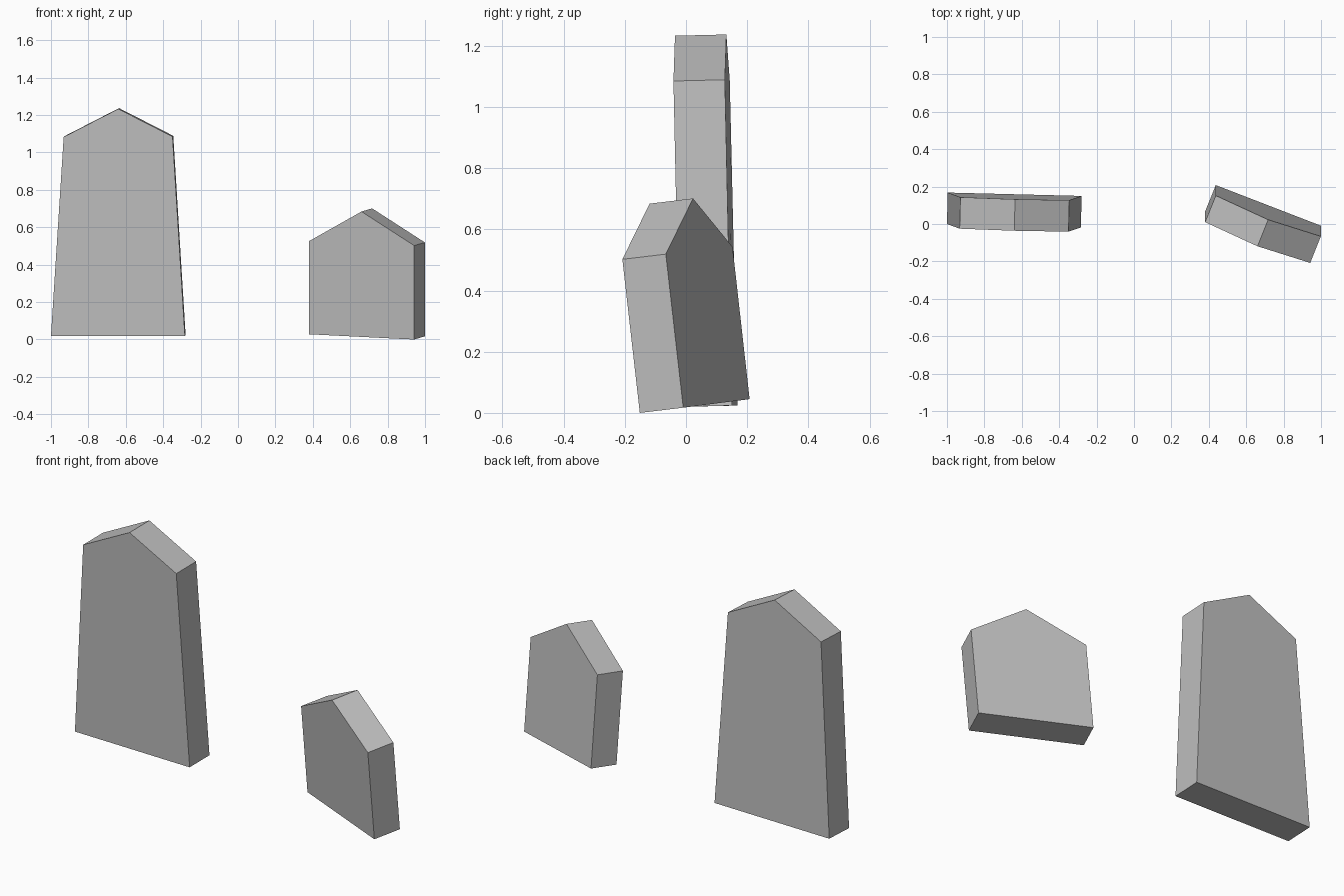
import bpy, bmesh
from mathutils import Vector

if "Cube" in bpy.data.objects:
    bpy.data.objects.remove(bpy.data.objects["Cube"])

stone = bpy.data.materials.new("stone grey")
stone.diffuse_color = (0.52, 0.52, 0.52, 1)
stone.use_nodes = True
stone.node_tree.nodes["Principled BSDF"].inputs["Base Color"].default_value = stone.diffuse_color


def slab(name, front, depth):
    """Extrude a five-sided front outline along the depth vector."""
    bm = bmesh.new()
    face = bm.faces.new([bm.verts.new(p) for p in front])
    result = bmesh.ops.extrude_face_region(bm, geom=[face], use_keep_orig=True)
    verts = [g for g in result["geom"] if isinstance(g, bmesh.types.BMVert)]
    bmesh.ops.translate(bm, verts=verts, vec=Vector(depth))
    bmesh.ops.recalc_face_normals(bm, faces=bm.faces)
    mesh = bpy.data.meshes.new(name)
    bm.to_mesh(mesh)
    bm.free()
    mesh.materials.append(stone)
    obj = bpy.data.objects.new(name, mesh)
    bpy.context.collection.objects.link(obj)
    return obj


# Tall tapered gravestone, leaning very slightly forward
slab("tall_gravestone",
     [(-1.0, 0.0, 0.02), (-0.284, -0.018, 0.02), (-0.35, -0.041, 1.085),
      (-0.64, -0.036, 1.233), (-0.932, -0.025, 1.083)],
     (0.004, 0.168, 0.004))

# Short gravestone, turned and tilted
slab("short_gravestone",
     [(0.38, 0.066, 0.028), (0.942, -0.151, 0.0), (0.942, -0.208, 0.502),
      (0.66, -0.119, 0.684), (0.38, 0.01, 0.526)],
     (0.057, 0.142, 0.017))
